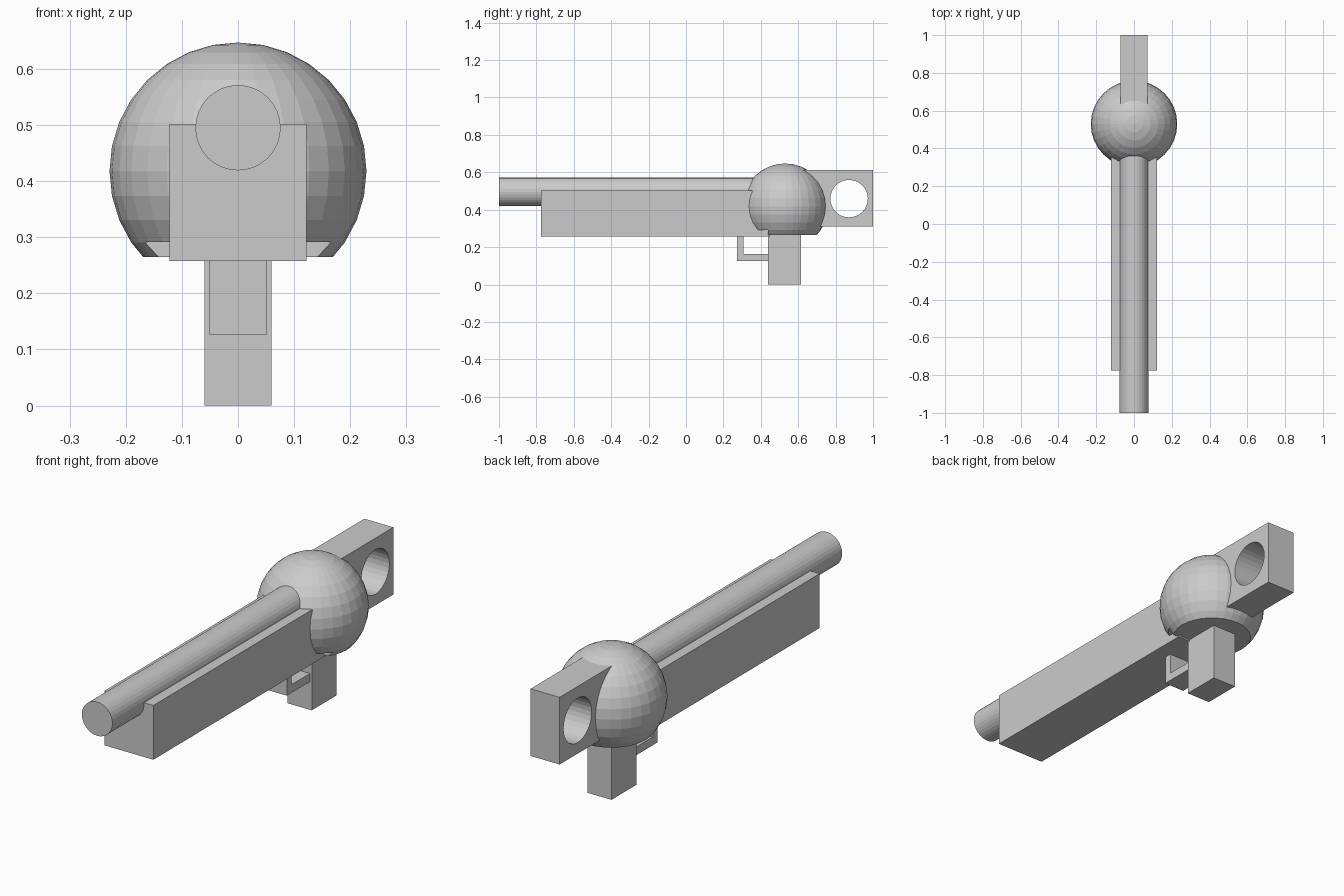
import bpy, math

if "Cube" in bpy.data.objects:
    bpy.data.objects.remove(bpy.data.objects["Cube"])


def box(name, x, y, z):
    """Box of half width x, spanning the y and z ranges."""
    bpy.ops.mesh.primitive_cube_add(size=1, location=(0, sum(y) / 2, sum(z) / 2))
    ob = bpy.context.object
    ob.name = name
    ob.scale = (2 * x, y[1] - y[0], z[1] - z[0])
    bpy.ops.object.transform_apply(location=False, rotation=False, scale=True)
    return ob


def rod(name, r, depth, loc, rot):
    bpy.ops.mesh.primitive_cylinder_add(vertices=32, radius=r, depth=depth,
                                        location=loc, rotation=rot)
    ob = bpy.context.object
    ob.name = name
    return ob


def cut(target, cutter):
    """Subtract the cutter from the target, then drop it."""
    cutter.hide_render = True
    mod = target.modifiers.new("cut", 'BOOLEAN')
    mod.operation = 'DIFFERENCE'
    mod.solver = 'EXACT'
    mod.object = cutter
    bpy.context.view_layer.objects.active = target
    bpy.ops.object.modifier_apply(modifier=mod.name)
    bpy.data.objects.remove(cutter)


# Long fore-end with the barrel half sunk into its top
box("fore_end", 0.122, (-0.775, 0.45), (0.258, 0.502))
rod("barrel", 0.076, 1.45, (0, -0.275, 0.495), (math.pi / 2, 0, 0))

# Faceted receiver ball, flat underneath with a step at the front
bpy.ops.mesh.primitive_uv_sphere_add(segments=32, ring_count=16, radius=0.229,
                                     location=(0, 0.53, 0.418))
ball = bpy.context.object
ball.name = "receiver_ball"
cut(ball, box("base_cutter", 0.4, (0.1, 0.9), (0.0, 0.265)))
cut(ball, box("step_cutter", 0.4, (0.1, 0.438), (0.1, 0.291)))

# Rear stock block with a round thumb hole
stock = box("stock", 0.072, (0.5, 1.0), (0.309, 0.611))
cut(stock, rod("hole_cutter", 0.1, 0.6, (0, 0.872, 0.459), (0, math.pi / 2, 0)))

# Grip and L-shaped trigger guard
box("grip", 0.06, (0.438, 0.615), (0.0, 0.3))
box("guard_front", 0.051, (0.274, 0.308), (0.126, 0.28))
box("guard_bottom", 0.051, (0.308, 0.45), (0.126, 0.163))
